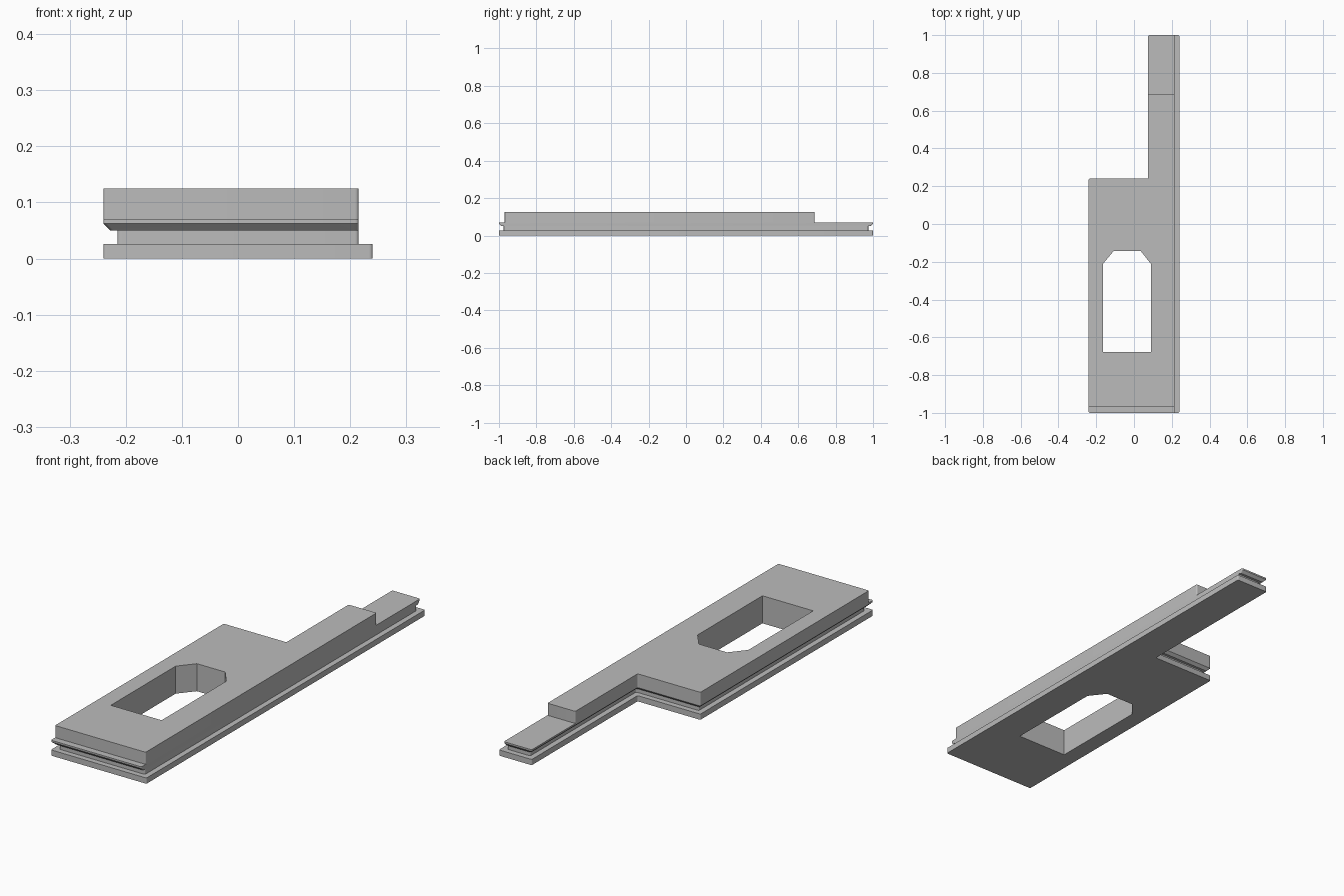
import bpy
import bmesh
import math
from mathutils import Vector

if "Cube" in bpy.data.objects:
    bpy.data.objects.remove(bpy.data.objects["Cube"], do_unlink=True)

COLOUR = (0.5, 0.5, 0.5, 1.0)
grey = bpy.data.materials.new("plain_grey")
grey.use_nodes = True
grey.diffuse_color = COLOUR
grey.node_tree.nodes["Principled BSDF"].inputs["Base Color"].default_value = COLOUR


def rounded(corners, radius=0.007, steps=5):
    """Soften every corner of an outline with a short curve."""
    points = []
    for i, corner in enumerate(corners):
        p = Vector(corner)
        a = p + (Vector(corners[i - 1]) - p).normalized() * radius
        b = p + (Vector(corners[(i + 1) % len(corners)]) - p).normalized() * radius
        for k in range(steps + 1):
            t = k / steps
            points.append(a * (1 - t) ** 2 + p * 2 * t * (1 - t) + b * t ** 2)
    return points


def l_outline(right, inset=0.0, front=-1.0, back=1.0):
    """L-shaped outline, inset on every side but the right-hand straight edge."""
    left, arm, notch = -0.24 + inset, 0.075 + inset, 0.24 - inset
    front, back = front + inset, back - inset
    return rounded([(left, front), (right, front), (right, back),
                    (arm, back), (arm, notch), (left, notch)])


def loft(name, rings):
    """Closed solid through a stack of (outline, height) rings."""
    bm = bmesh.new()
    loops = [[bm.verts.new((p[0], p[1], z)) for p in outline] for outline, z in rings]
    for low, high in zip(loops, loops[1:]):
        n = len(low)
        for i in range(n):
            j = (i + 1) % n
            bm.faces.new((low[i], low[j], high[j], high[i]))
    bm.faces.new(loops[0][::-1])
    bm.faces.new(loops[-1])
    bmesh.ops.recalc_face_normals(bm, faces=bm.faces)
    mesh = bpy.data.meshes.new(name)
    bm.to_mesh(mesh)
    bm.free()
    obj = bpy.data.objects.new(name, mesh)
    bpy.context.collection.objects.link(obj)
    mesh.materials.append(grey)
    return obj


# Wide bottom flange, recessed groove and chamfered lip in one stepped plate
flange, wall = 0.24, 0.215
plate = loft("grooved_plate", [
    (l_outline(flange), 0.0),
    (l_outline(flange), 0.026),
    (l_outline(wall, 0.025), 0.026),
    (l_outline(wall, 0.025), 0.05),
    (l_outline(wall, 0.0125), 0.05),
    (l_outline(wall), 0.0625),
    (l_outline(wall), 0.07),
])

# Raised upper block, stopping short of both ends
top = l_outline(wall, front=-0.97, back=0.687)
block = loft("raised_block", [(top, 0.07), (top, 0.125)])

# Window with two clipped corners, cut through both parts
window = [(-0.165, -0.677), (0.09, -0.677), (0.09, -0.212),
          (0.035, -0.142), (-0.107, -0.142), (-0.165, -0.212)]
cutter = loft("window_cutter", [(window, -0.1), (window, 0.3)])
cutter.hide_render = True

for obj in (plate, block):
    bpy.ops.object.select_all(action="DESELECT")
    obj.select_set(True)
    bpy.context.view_layer.objects.active = obj
    cut = obj.modifiers.new("window", "BOOLEAN")
    cut.operation = "DIFFERENCE"
    cut.solver = "EXACT"
    cut.object = cutter
    bpy.ops.object.modifier_apply(modifier=cut.name)
    bpy.ops.object.shade_smooth_by_angle(angle=math.radians(30))

bpy.data.objects.remove(cutter, do_unlink=True)
